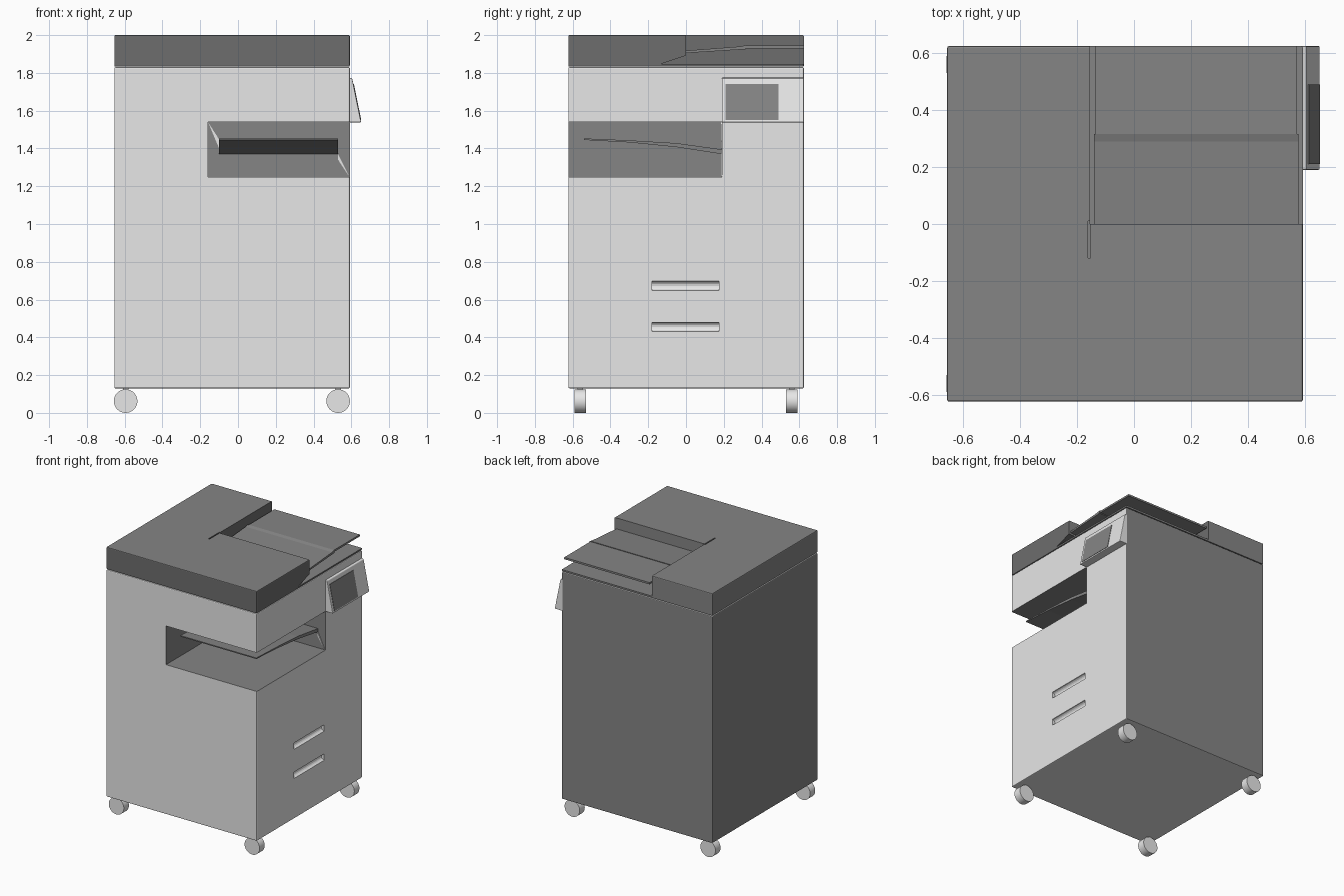
import bpy, bmesh
from math import sin, cos, pi
from mathutils import Matrix

cube = bpy.data.objects.get("Cube")
if cube:
    bpy.data.objects.remove(cube)


def material(name, v):
    m = bpy.data.materials.new(name)
    m.use_nodes = True
    m.diffuse_color = (v, v, v, 1)
    m.node_tree.nodes["Principled BSDF"].inputs["Base Color"].default_value = (v, v, v, 1)
    return m


light = material("light grey casing", 0.8)
dark = material("dark grey lid front", 0.155)
mid = material("medium grey", 0.235)


def finish(name, bm, mat):
    bmesh.ops.recalc_face_normals(bm, faces=bm.faces)
    mesh = bpy.data.meshes.new(name)
    bm.to_mesh(mesh)
    bm.free()
    obj = bpy.data.objects.new(name, mesh)
    bpy.context.collection.objects.link(obj)
    mesh.materials.append(mat)
    return obj


def prism(name, points, axis, a, b, mat, bevel=0):
    """Extrude a 2D outline along x (points are y, z) or y (points are x, z)."""
    bm = bmesh.new()
    place = (lambda p: (a, p[0], p[1])) if axis == "x" else (lambda p: (p[0], a, p[1]))
    face = bm.faces.new([bm.verts.new(place(p)) for p in points])
    new = bmesh.ops.extrude_face_region(bm, geom=[face])["geom"]
    step = (b - a, 0, 0) if axis == "x" else (0, b - a, 0)
    bmesh.ops.translate(bm, vec=step, verts=[v for v in new if isinstance(v, bmesh.types.BMVert)])
    if bevel:
        bmesh.ops.bevel(bm, geom=bm.edges[:], offset=bevel, segments=2, profile=0.5, affect="EDGES")
    return finish(name, bm, mat)


def box(name, x, y, z, mat, bevel=0):
    outline = [(y[0], z[0]), (y[1], z[0]), (y[1], z[1]), (y[0], z[1])]
    return prism(name, outline, "x", x[0], x[1], mat, bevel)


def cut(obj, cutter):
    mod = obj.modifiers.new("cut", "BOOLEAN")
    mod.operation = "DIFFERENCE"
    mod.solver = "EXACT"
    mod.object = cutter
    bpy.context.view_layer.objects.active = obj
    bpy.ops.object.modifier_apply(modifier=mod.name)
    bpy.data.objects.remove(cutter)


def paint_mid(obj, rule):
    obj.data.materials.append(mid)
    for f in obj.data.polygons:
        if rule(f.center, f.normal):
            f.material_index = 1


# Main cabinet with the open paper bay and two scooped drawer grips
body = box("cabinet", (-0.655, 0.592), (-0.623, 0.624), (0.13, 1.83), light, 0.006)
cut(body, box("bay_cutter", (-0.16, 0.8), (-0.8, 0.19), (1.25, 1.54), light))
for z in (0.455, 0.673):
    ring = [(0.592 + 0.024 * cos(i * pi / 8), z + 0.024 * sin(i * pi / 8)) for i in range(16)]
    cut(body, prism("grip_cutter", ring, "y", -0.18, 0.175, light))


# Cabinet back, right side and bay walls are grey
def cabinet_grey(c, n):
    floor_or_roof = abs(n.z) > 0.9 and 1.2 < c.z < 1.6
    bay_back = n.y < -0.9 and abs(c.y - 0.19) < 0.01
    bay_side = n.x > 0.9 and abs(c.x + 0.16) < 0.01
    return floor_or_roof or bay_back or bay_side or (n.y > 0.9 and c.y > 0.6) or n.x < -0.9 and c.x < -0.6


paint_mid(body, cabinet_grey)

# Slim pale corner strips on the bay back wall
prism("bay_corner_upper", [(-0.158, 1.538), (-0.095, 1.44), (-0.10, 1.40)], "y", 0.184, 0.191, light)
prism("bay_corner_lower", [(0.588, 1.252), (0.53, 1.34), (0.53, 1.37)], "y", 0.184, 0.191, light)

# Curved output tray inside the bay
tray = [(-0.54, 1.445), (-0.3, 1.432), (-0.05, 1.407), (0.19, 1.37),
        (0.19, 1.395), (-0.05, 1.428), (-0.3, 1.443), (-0.54, 1.453)]
prism("output_tray", tray, "x", -0.1, 0.53, mid)

# Scanner lid with the document feeder recess and the guide slot
lid = box("scanner_lid", (-0.655, 0.592), (-0.623, 0.624), (1.833, 2.0), dark, 0.006)
recess = [(-0.13, 1.848), (0, 1.892), (0, 2.1), (0.8, 2.1), (0.8, 1.848)]
cut(lid, prism("recess_cutter", recess, "x", -0.155, 0.8, dark))
cut(lid, box("slot_cutter", (-0.162, -0.153), (-0.12, 0.01), (1.985, 2.1), dark))
paint_mid(lid, lambda c, n: n.z > 0.5 or n.y > 0.5 or n.x < -0.5)

# Document feeder trays
feeder = [(0, 1.905), (0.315, 1.925), (0.315, 1.947), (0.29, 1.94), (0, 1.918)]
prism("feeder_tray", feeder, "x", -0.14, 0.577, mid)
box("feeder_extension", (-0.135, 0.572), (0.312, 0.624), (1.93, 1.944), mid)

# Tilted control panel with its screen
panel = [(0.585, 1.777), (0.605, 1.77), (0.652, 1.538), (0.585, 1.538)]
prism("control_panel", panel, "y", 0.19, 0.624, light, 0.004)
screen = [(0.605, 1.74), (0.614, 1.74), (0.6525, 1.55), (0.64, 1.55)]
prism("control_screen", screen, "y", 0.21, 0.49, mid)

# Casters
for side, x in (("right", -0.595), ("left", 0.53)):
    for end, y in (("front", -0.56), ("back", 0.56)):
        bm = bmesh.new()
        turn = Matrix.Translation((x, y, 0.0625)) @ Matrix.Rotation(pi / 2, 4, "X")
        bmesh.ops.create_cone(bm, cap_ends=True, segments=32, radius1=0.0625,
                              radius2=0.0625, depth=0.06, matrix=turn)
        wheel = finish(f"caster_{end}_{side}", bm, light)
        # Short stem joining the wheel to the cabinet
        box(f"caster_stem_{end}_{side}", (x - 0.015, x + 0.015), (y - 0.015, y + 0.015), (0.1, 0.135), light)
        bpy.ops.object.select_all(action="DESELECT")
        wheel.select_set(True)
        bpy.context.view_layer.objects.active = wheel
        bpy.ops.object.shade_smooth_by_angle()
